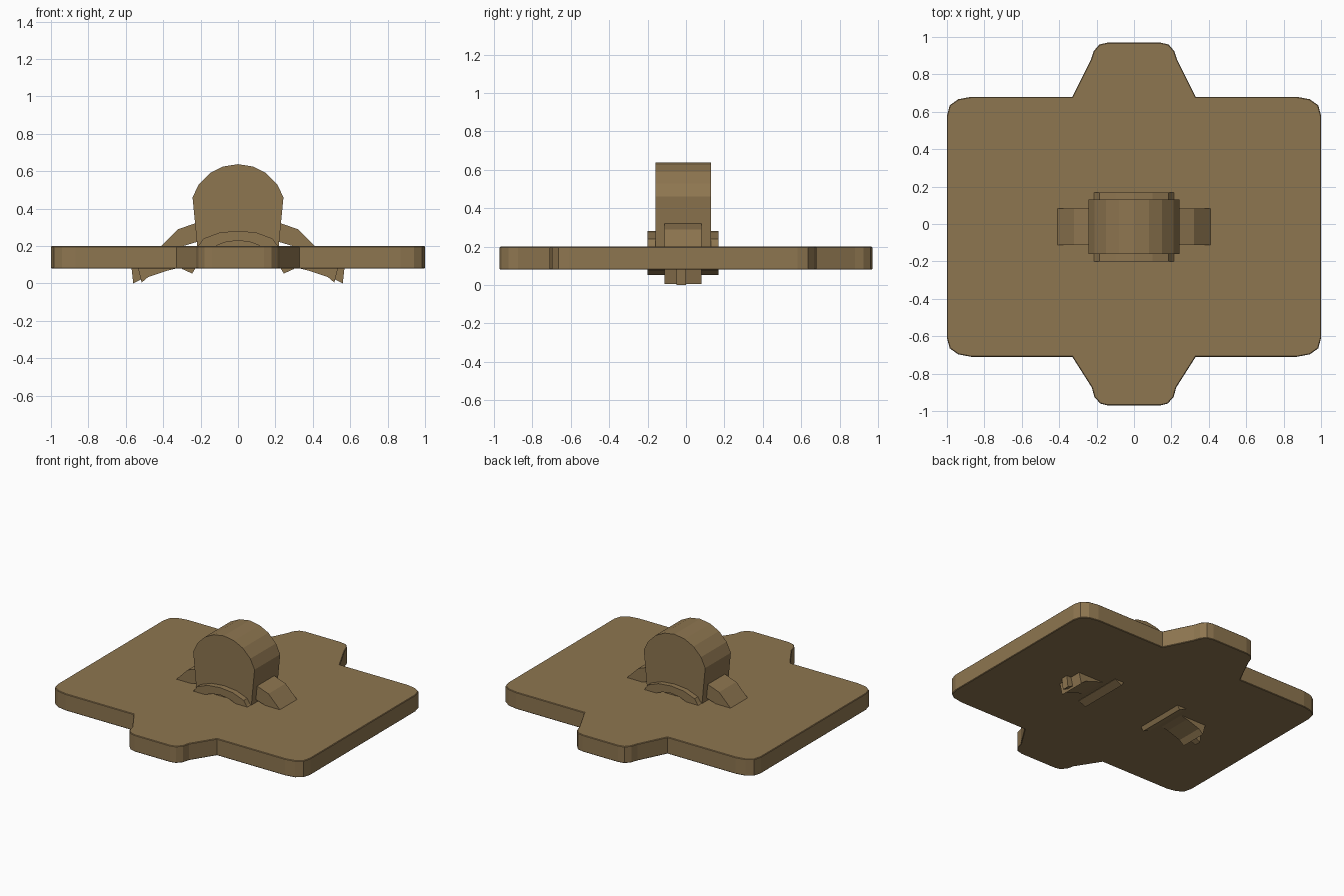
import bpy
import bmesh
from mathutils import Vector

if "Cube" in bpy.data.objects:
    bpy.data.objects.remove(bpy.data.objects["Cube"])

mat = bpy.data.materials.new("tan_brown")
mat.diffuse_color = (0.27, 0.18, 0.08, 1)
mat.use_nodes = True
mat.node_tree.nodes["Principled BSDF"].inputs["Base Color"].default_value = mat.diffuse_color


def prism(name, points, offset):
    """Close a 3D outline and extrude it along offset."""
    bm = bmesh.new()
    face = bm.faces.new([bm.verts.new(p) for p in points])
    ext = bmesh.ops.extrude_face_region(bm, geom=[face])
    verts = [g for g in ext["geom"] if isinstance(g, bmesh.types.BMVert)]
    bmesh.ops.translate(bm, verts=verts, vec=Vector(offset))
    bmesh.ops.recalc_face_normals(bm, faces=bm.faces[:])
    me = bpy.data.meshes.new(name)
    bm.to_mesh(me)
    bm.free()
    me.materials.append(mat)
    ob = bpy.data.objects.new(name, me)
    bpy.context.collection.objects.link(ob)
    return ob


def side_prism(name, profile, y0, y1):
    """Extrude an x-z profile from y0 to y1."""
    return prism(name, [(x, y0, z) for x, z in profile], (0, y1 - y0, 0))


def mirrored(half):
    """Complete a right-hand half outline with its left-hand reflection."""
    return half + [(-x, z) for x, z in reversed(half) if x > 0]


# base plate with rounded corners and tapered tabs front and back
right = [(0.14, -0.97), (0.18, -0.96), (0.212, -0.925), (0.225, -0.875), (0.33, -0.71),
         (0.87, -0.71), (0.94, -0.697), (0.985, -0.665), (1.0, -0.61),
         (1.0, 0.58), (0.985, 0.635), (0.94, 0.667), (0.87, 0.68),
         (0.33, 0.68), (0.23, 0.88), (0.215, 0.925), (0.185, 0.96), (0.14, 0.97)]
plate = prism("base_plate", [(x, y, 0.08) for x, y in mirrored(right)], (0, 0, 0.12))
bev = plate.modifiers.new("edge_softening", "BEVEL")
bev.width = 0.004
bev.segments = 1
bev.limit_method = "ANGLE"
bev.angle_limit = 1.2

# upright rounded knob
side_prism("knob", mirrored([
    (0.215, 0.17), (0.243, 0.46), (0.21, 0.53), (0.15, 0.59), (0.08, 0.625), (0, 0.638)]),
    -0.16, 0.13)

# low arch passing through the plate
side_prism("arch_band", mirrored([
    (0, 0.23), (0.07, 0.22), (0.12, 0.2), (0.225, 0.085), (0.245, 0.053),
    (0.30, 0.078), (0.31, 0.10), (0.205, 0.21), (0.185, 0.24), (0.10, 0.272), (0, 0.282)]),
    -0.20, 0.168)

# curved side arms and their hooked tips under the plate
arm = [(0.18, 0.23), (0.22, 0.222), (0.31, 0.195), (0.31, 0.085), (0.38, 0.068), (0.48, 0.035),
       (0.515, 0.005), (0.535, 0.085), (0.41, 0.2), (0.32, 0.29), (0.22, 0.325), (0.18, 0.325)]
claw = [(0.50, 0.09), (0.48, 0.035), (0.52, 0.02), (0.56, 0.0), (0.57, 0.09)]
for label, s in (("left", -1), ("right", 1)):
    side_prism(label + "_arm", [(s * x, z) for x, z in arm], -0.112, 0.082)
    side_prism(label + "_claw", [(s * x, z) for x, z in claw], -0.05, 0.0)
